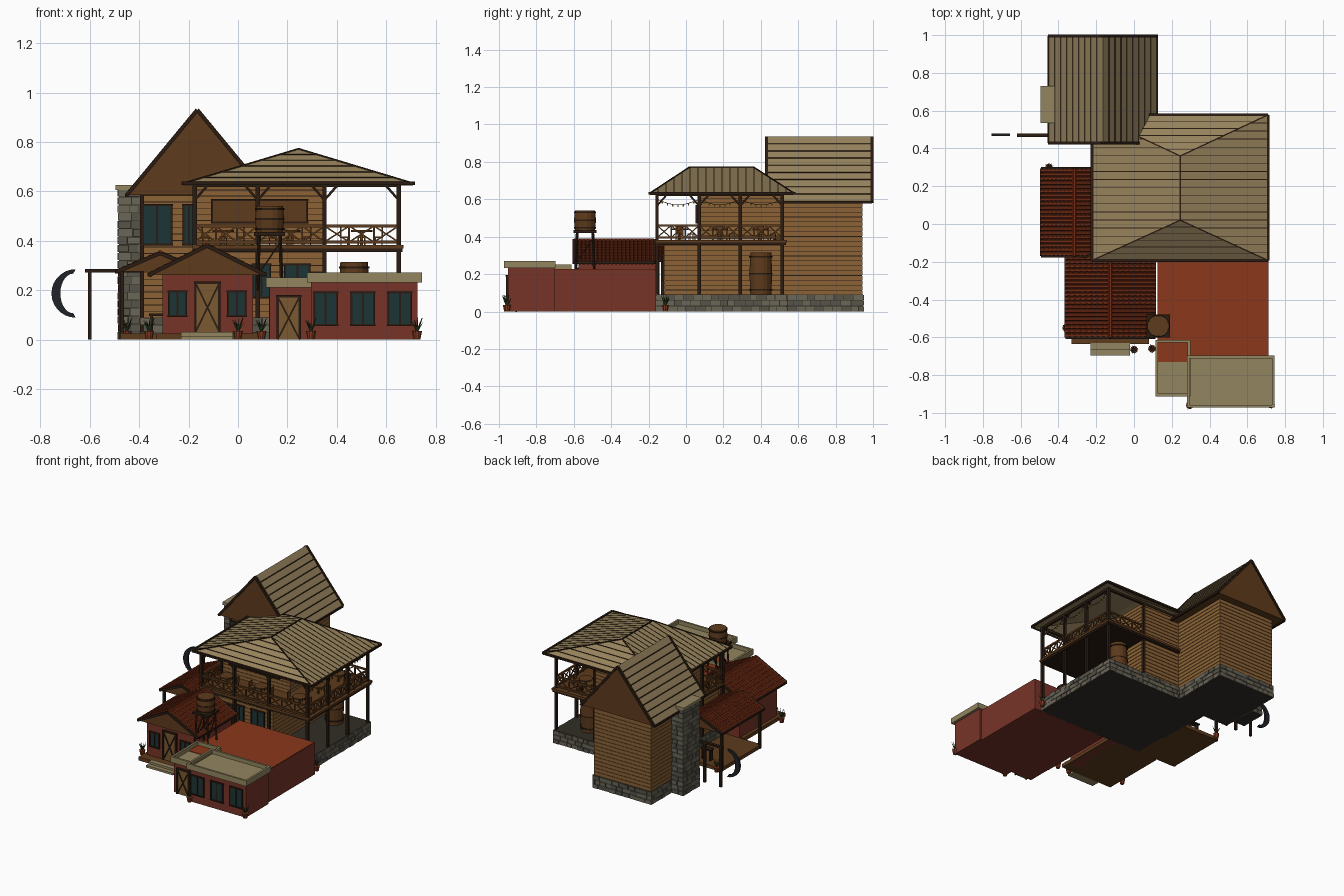
import bpy, bmesh, math, random
from mathutils import Vector, Matrix

if "Cube" in bpy.data.objects:
    bpy.data.objects.remove(bpy.data.objects["Cube"])
random.seed(4)
HEX = dict(wood='8A6238', dark='2E2118', brown='5E3D22', roof='94815C', tile='74301B', red='77372D', flat='8A3A20',
           tan='91845F', stone='6A6658', stone2='57544A', mortar='35322B', glass='22383A', metal='24272B',
           pot='8A4028', leaf='35482A', door='7A5A34', bulb='D8B860')
MATS = {}
for n, h in HEX.items():
    m = MATS[n] = bpy.data.materials.new(n)
    m.diffuse_color = [(int(h[i:i + 2], 16) / 255) ** 2.2 for i in (0, 2, 4)] + [1]
    m.use_nodes = True
    m.node_tree.nodes["Principled BSDF"].inputs["Base Color"].default_value = m.diffuse_color

class Part:
    """Collects primitives into one mesh object."""
    def __init__(s, name, color):
        s.name, s.color, s.bm = name, color, bmesh.new()
    def box(s, x0, x1, y0, y1, z0, z1):
        M = Matrix.Translation(((x0 + x1) / 2, (y0 + y1) / 2, (z0 + z1) / 2)) @ Matrix.Diagonal((x1 - x0, y1 - y0, z1 - z0, 1))
        bmesh.ops.create_cube(s.bm, size=1, matrix=M)
    def rod(s, p, q, r1, r2=None, n=4):
        p, q = Vector(p), Vector(q)
        d = q - p
        R = d.to_track_quat('Z', 'Y').to_matrix().to_4x4() @ Matrix.Rotation(math.pi / n, 4, 'Z')
        bmesh.ops.create_cone(s.bm, cap_ends=True, segments=n, radius1=r1, radius2=r1 if r2 is None else r2,
                              depth=d.length, matrix=Matrix.Translation((p + q) / 2) @ R)
    def bar(s, p, q, w):
        s.rod(p, q, w * 0.7071)
    def poly(s, pts, faces):
        v = [s.bm.verts.new(p) for p in pts]
        for f in faces:
            s.bm.faces.new([v[i] for i in f])
    def done(s):
        bmesh.ops.recalc_face_normals(s.bm, faces=s.bm.faces[:])
        me = bpy.data.meshes.new(s.name)
        s.bm.to_mesh(me)
        me.materials.append(MATS[s.color])
        o = bpy.data.objects.new(s.name, me)
        bpy.context.collection.objects.link(o)
        return o

def block(name, color, *b):
    p = Part(name, color); p.box(*b); return p.done()

def plank_wall(name, x0, x1, y0, y1, z0, z1):
    block(name + '_seams', 'dark', x0 + .003, x1 - .003, y0 + .003, y1 - .003, z0, z1)
    p, n = Part(name + '_planks', 'wood'), round((z1 - z0) / .026)
    h = (z1 - z0) / n
    for i in range(n):
        p.box(x0, x1, y0, y1, z0 + i * h, z0 + (i + 1) * h - .003)
    p.done()

def stonework(name, x0, x1, y0, y1, z0, z1):
    block(name + '_core', 'mortar', x0 + .004, x1 - .004, y0 + .004, y1 - .004, z0, z1)
    ps = [Part(name + '_stones_light', 'stone'), Part(name + '_stones_dark', 'stone2')]
    rows = max(1, round((z1 - z0) / .032))
    h = (z1 - z0) / rows
    for r in range(rows):
        a, b = z0 + r * h + .001, z0 + (r + 1) * h - .002
        for ax, (lo, hi) in enumerate(((x0, x1), (y0, y1))):
            for side in (0, 1):
                t = lo
                while t < hi - .001:
                    e = t + random.uniform(.035, .06)
                    if hi - e < .02: e = hi
                    p, k = random.choice(ps), random.uniform(-.001, .003)
                    if ax == 0:
                        y = y1 - .012 + k if side else y0 - k
                        p.box(t, e - .003, y, y + .012, a, b)
                    else:
                        x = x1 - .012 + k if side else x0 - k
                        p.box(x, x + .012, t, e - .003, a, b)
                    t = e
    for p in ps: p.done()

def gable(name, x0, x1, y0, y1, ze, zr, color='brown'):
    xm = (x0 + x1) / 2
    p = Part(name + '_gable', color)
    p.poly([(x, y, z) for y in (y0, y1) for x, z in ((x0, ze), (x1, ze), (xm, zr))],
           [(0, 1, 2), (3, 5, 4), (0, 3, 4, 1), (1, 4, 5, 2), (0, 2, 5, 3)])
    p.done()
    t = Part(name + '_trim', 'dark')
    for x in (x0, x1):
        t.bar((x, y0, ze), (x, y1, ze), .014)
        for y in (y0, y1): t.bar((x, y, ze), (xm, y, zr), .016)
    t.done()
    return xm

def tiles(name, x0, x1, y0, y1, ze, zr, rows=8):
    xm, p = gable(name, x0, x1, y0, y1, ze, zr), Part(name + '_tiles', 'tile')
    n = round((y1 - y0) / .022)
    for xe in (x0, x1):
        a, b = Vector((xe, 0, ze)), Vector((xm, 0, zr))
        for j in range(n):
            off = Vector((0, y0 + (j + .5) * (y1 - y0) / n, 0))
            for i in range(rows):
                p.rod(a.lerp(b, i / rows) + off, a.lerp(b, (i + 1) / rows) + off, .0125, .009, 6)
    p.rod((xm, y0, zr), (xm, y1, zr), .012, n=6)
    p.done()

def windows(name, y, rects):
    f, g = Part(name + '_frames', 'dark'), Part(name + '_glass', 'glass')
    for x0, x1, z0, z1 in rects:
        g.box(x0, x1, y - .006, y + .004, z0, z1)
        for x in (x0, (x0 + x1) / 2, x1): f.box(x - .004, x + .004, y - .011, y, z0, z1)
        for z in (z0, z1): f.box(x0 - .006, x1 + .006, y - .012, y, z - .004, z + .004)
    f.done(); g.done()

def door(name, x0, x1, z0, z1, y):
    block(name + '_leaf', 'door', x0, x1, y - .01, y, z0, z1)
    f = Part(name + '_frame', 'dark')
    for x in (x0, x1): f.box(x - .005, x + .005, y - .016, y, z0, z1)
    f.box(x0 - .006, x1 + .006, y - .016, y, z1 - .004, z1 + .006)
    for s in (0, 1):
        f.bar((x0, y - .012, (z0, z1)[s]), (x1, y - .012, (z1, z0)[s]), .007)
    f.done()

# stone foundations and chimney
stonework('main_foundation', -.19, .66, -.16, .54, 0, .09)
stonework('tower_foundation', -.395, .065, .47, .95, 0, .09)
stonework('chimney', -.485, -.395, .54, .725, 0, .61)
block('chimney_cap', 'tan', -.495, -.41, .535, .73, .605, .625)

# rear tower
plank_wall('tower_wall', -.388, .058, .477, .943, .09, .585)
p = Part('tower_corner_posts', 'dark')
for x in (-.388, .058):
    p.box(x - .008, x + .008, .469, .485, 0, .585)
p.done()
T = (-.45, .12, .43, .995, .585, .93)
gable('tower_roof', *T)
r, s = Part('tower_roof_planks', 'roof'), Part('tower_roof_seams', 'dark')
for xe in (T[0], T[1]):
    a, b = Vector((xe, 0, T[4])), Vector((-.165, 0, T[5]))
    r.poly([a + Vector((0, T[2], .006)), a + Vector((0, T[3], .006)), b + Vector((0, T[3], .006)), b + Vector((0, T[2], .006))], [(0, 1, 2, 3)])
    for i in range(1, 9):
        q = a.lerp(b, i / 9)
        s.bar(q + Vector((0, T[2], .005)), q + Vector((0, T[3], .005)), .005)
r.done(); s.done()
windows('tower_windows', .477, [(-.385, -.27, .385, .545), (-.22, -.175, .385, .545)])

# two-storey main house
plank_wall('lower_wall', -.17, .355, -.118, .52, .09, .355)
plank_wall('upper_wall', -.17, .355, .07, .52, .385, .632)
windows('lower_windows', -.118, [(.19, .29, .17, .305), (.06, .13, .17, .305)])
door('house_door', -.03, .05, .09, .29, -.118)
block('sign_board', 'brown', -.105, .28, .055, .07, .475, .565)
p = Part('sign_frame', 'dark')
for z in (.475, .565): p.box(-.11, .285, .05, .066, z - .004, z + .004)
for x in (-.105, .28): p.box(x - .004, x + .004, .05, .066, .475, .565)
p.done()

# balcony deck, posts, braces and crossed railings
block('balcony_deck', 'brown', -.185, .67, -.165, .54, .368, .382)
block('deck_beams', 'dark', -.18, .665, -.16, .535, .355, .368)
XS, YS = (-.175, .08, .35, .65), (-.155, .07, .29, .515)
sites = {(x, YS[0]) for x in XS} | {(XS[3], y) for y in YS} | {(XS[0], YS[1]), (XS[2], YS[3])}
p = Part('balcony_posts', 'dark')
for x, y in sites:
    p.box(x - .009, x + .009, y - .009, y + .009, .09, .632)
for x in XS:
    for d in (-.05, .05):
        if XS[0] <= x + d <= XS[3]: p.bar((x, YS[0], .565), (x + d, YS[0], .622), .01)
for y in YS:
    for d in (-.05, .05):
        if YS[0] <= y + d <= YS[3]: p.bar((XS[3], y, .565), (XS[3], y + d, .622), .01)
for a, b in (((XS[0], YS[0]), (XS[3], YS[0])), ((XS[3], YS[0]), (XS[3], YS[3])), ((XS[0], YS[0]), (XS[0], YS[3])), ((XS[0], YS[3]), (XS[3], YS[3]))):
    p.bar((*a, .625), (*b, .625), .016)
p.done()
p = Part('balcony_railing', 'brown')
runs = [((XS[i], YS[0]), (XS[i + 1], YS[0])) for i in range(3)] + [((XS[3], YS[i]), (XS[3], YS[i + 1])) for i in range(3)]
runs += [((XS[2], YS[3]), (XS[3], YS[3])), ((XS[0], YS[0]), (XS[0], YS[1]))]
for a, b in runs:
    a, b = Vector((*a, 0)), Vector((*b, 0))
    for z in (.395, .46): p.bar(a + Vector((0, 0, z)), b + Vector((0, 0, z)), .011)
    for i in range(3):
        u, v = a.lerp(b, i / 3), a.lerp(b, (i + 1) / 3)
        p.bar(u + Vector((0, 0, .395)), v + Vector((0, 0, .46)), .006)
        p.bar(u + Vector((0, 0, .46)), v + Vector((0, 0, .395)), .006)
        p.bar(v + Vector((0, 0, .38)), v + Vector((0, 0, .46)), .008)
p.done()

# hip roof
E = [(-.222, -.193, .632), (.71, -.193, .632), (.71, .578, .632), (-.222, .578, .632)]
R = [(.245, .02, .772), (.245, .36, .772)]
p = Part('hip_roof', 'roof')
p.poly(E + R, [(0, 1, 4), (1, 2, 5, 4), (2, 3, 5), (3, 0, 4, 5)])
o = p.done()
m = o.modifiers.new('thickness', 'SOLIDIFY'); m.thickness = .008
p, s = Part('hip_roof_edges', 'dark'), Part('hip_roof_seams', 'dark')
for i in range(4): p.bar(E[i], E[(i + 1) % 4], .014)
for i, j in ((0, 0), (1, 0), (2, 1), (3, 1)): s.bar(E[i], R[j], .007)
s.bar(*R, .008)
for xe in (-.222, .71):
    for i in range(1, 18):
        y = -.193 + i * .771 / 18
        t = min(1, (y + .193) / .213, (.578 - y) / .218)
        s.bar((xe, y, .632), (xe + (.245 - xe) * t, y, .632 + .14 * t), .004)
for i in range(1, 6):
    for k, (e, rr) in enumerate(((E[0:2], R[0]), (E[2:4], R[1]))):
        u, v = [Vector(q).lerp(Vector(rr), i / 6) for q in e]
        s.bar(u, v, .004)
p.done(); s.done()

# string lights
w, b = Part('light_string', 'dark'), Part('light_bulbs', 'bulb')
for a, c in [((.65, YS[i]), (.65, YS[i + 1])) for i in range(3)]:
    P = [Vector((a[0], a[1] + (c[1] - a[1]) * t / 8, .6 - .03 * math.sin(math.pi * t / 8))) for t in range(9)]
    for q, n in zip(P, P[1:]):
        w.bar(q, n, .003)
        b.rod(n - Vector((0, 0, .012)), n, .004, n=6)
w.done(); b.done()

# balcony tables and stools
p = Part('tables_and_stools', 'brown')
for x, y in ((-.06, -.04), (.21, -.04), (.5, -.03), (.5, .18), (.5, .4)):
    p.rod((x, y, .436), (x, y, .444), .045, n=12)
    p.bar((x, y, .38), (x, y, .436), .012)
    for dx, dy in ((.07, 0), (-.07, 0), (0, .065)):
        p.box(x + dx - .017, x + dx + .017, y + dy - .017, y + dy + .017, .412, .418)
        for k in (-.013, .013):
            for l in (-.013, .013): p.bar((x + dx + k, y + dy + l, .38), (x + dx + k, y + dy + l, .412), .005)
        if dx: p.box(x + dx * 1.2 - .003, x + dx * 1.2 + .003, y - .017, y + .017, .418, .455)
p.done()

# front tiled wing with steps
block('front_wing_wall', 'red', -.305, .06, -.575, -.16, 0, .27)
block('front_wing_slab', 'brown', -.33, .08, -.635, -.17, 0, .025)
tiles('front_wing_roof', -.36, .11, -.6, -.17, .262, .38)
p = Part('front_steps', 'tan')
p.box(-.23, -.02, -.665, -.63, 0, .03); p.box(-.23, -.02, -.695, -.66, 0, .015)
p.done()
door('front_wing_door', -.172, -.075, .03, .23, -.575)
windows('front_wing_windows', -.575, [(-.28, -.21, .095, .195), (-.04, .03, .095, .195)])

# open tiled side porch
block('side_porch_slab', 'brown', -.475, -.17, -.16, .285, 0, .025)
tiles('side_porch_roof', -.49, -.14, -.17, .295, .275, .35)
p = Part('side_porch_posts', 'dark')
for y in (-.15, .275): p.box(-.478, -.462, y - .008, y + .008, 0, .28)
p.box(-.36, -.28, .2, .24, .095, .105)
for x in (-.35, -.29): p.box(x - .005, x + .005, .205, .235, .02, .095)
p.done()

# flat-roofed red annexe with two parapets
block('annexe_wall', 'red', .125, .712, -.72, -.16, 0, .222)
block('annexe_front', 'red', .295, .727, -.952, -.7, 0, .24)
block('annexe_entry', 'red', .128, .3, -.895, -.65, 0, .216)
block('annexe_roof', 'flat', .128, .71, -.73, -.165, .22, .227)
for n, x0, x1, y0, y1, z0, z1 in (('front_parapet', .28, .745, -.972, -.697, .232, .271), ('entry_parapet', .113, .298, -.912, -.613, .212, .252)):
    p = Part(n, 'tan')
    p.box(x0, x1, y0, y0 + .014, z0, z1); p.box(x0, x1, y1 - .014, y1, z0, z1)
    p.box(x0, x0 + .014, y0, y1, z0, z1); p.box(x1 - .014, x1, y0, y1, z0, z1)
    p.box(x0, x1, y0, min(y1, -.69) - .04 if n[0] == 'e' else y1, z0, z0 + .012)
    p.done()
windows('annexe_windows', -.952, [(x, x + .09, .06, .19) for x in (.31, .46, .61)])
door('annexe_door', .16, .25, 0, .175, -.895)

# barrels: water tank on stand and porch tub
def barrel(name, x, y, z0, z1, r):
    p, h, zm = Part(name, 'brown'), Part(name + '_hoops', 'dark'), (z0 + z1) / 2
    p.rod((x, y, z0), (x, y, zm), r * .92, r, 16); p.rod((x, y, zm), (x, y, z1), r, r * .92, 16)
    for t in (.12, .5, .9):
        z = z0 + (z1 - z0) * t
        h.rod((x, y, z - .004), (x, y, z + .004), r * 1.02, n=16)
    p.done(); h.done()
barrel('water_tank', .128, -.54, .435, .54, .06)
barrel('porch_tub', .47, .4, .09, .315, .062)
p = Part('tank_stand', 'dark')
for sx in (-1, 1):
    for sy in (-1, 1):
        p.bar((.128 + sx * .05, -.54 + sy * .05, .2), (.128 + sx * .042, -.54 + sy * .042, .425), .01)
    p.bar((.128 + sx * .048, -.59, .26), (.128 + sx * .043, -.49, .4), .006)
    p.bar((.08, -.54 + sx * .048, .26), (.175, -.54 + sx * .043, .4), .006)
p.box(.065, .19, -.602, -.478, .42, .435)
p.done()

# side gate and crescent ornament
p = Part('gate_frame', 'dark')
for x in (-.6, -.475): p.box(x - .008, x + .008, .462, .478, 0, .285)
p.box(-.62, -.39, .46, .48, .272, .286)
p.done()
p, n = Part('crescent', 'metal'), 14
out = [(-.657 - .098 * math.sin(a), .187 + .098 * math.cos(a)) for a in [math.pi * i / n for i in range(n + 1)]]
inn = [(-.667 - .052 * math.sin(a), .187 + .08 * math.cos(a)) for a in [math.pi * i / n for i in range(n + 1)]]
for i in range(n):
    c = [out[i], out[i + 1], inn[i + 1], inn[i]]
    p.poly([(x, y, z) for y in (.467, .48) for x, z in c], [(0, 1, 2, 3), (4, 7, 6, 5), (0, 4, 5, 1), (2, 6, 7, 3)])
p.done()

# potted plants
p, l = Part('plant_pots', 'pot'), Part('plant_leaves', 'leaf')
for x, y, z in ((-.45, .3, 0), (-.36, -.55, 0), (0, -.665, 0), (.095, -.66, 0), (.295, -.96, 0), (.725, -.955, 0), (.69, -.11, 0)):
    p.rod((x, y, z), (x, y, z + .035), .013, .02, 10)
    for k in range(9):
        a = k * 2.4
        l.rod((x, y, z + .033), (x + .024 * math.cos(a), y + .024 * math.sin(a), z + .07 + .02 * (k % 3) / 2), .005, .0005)
p.done(); l.done()
